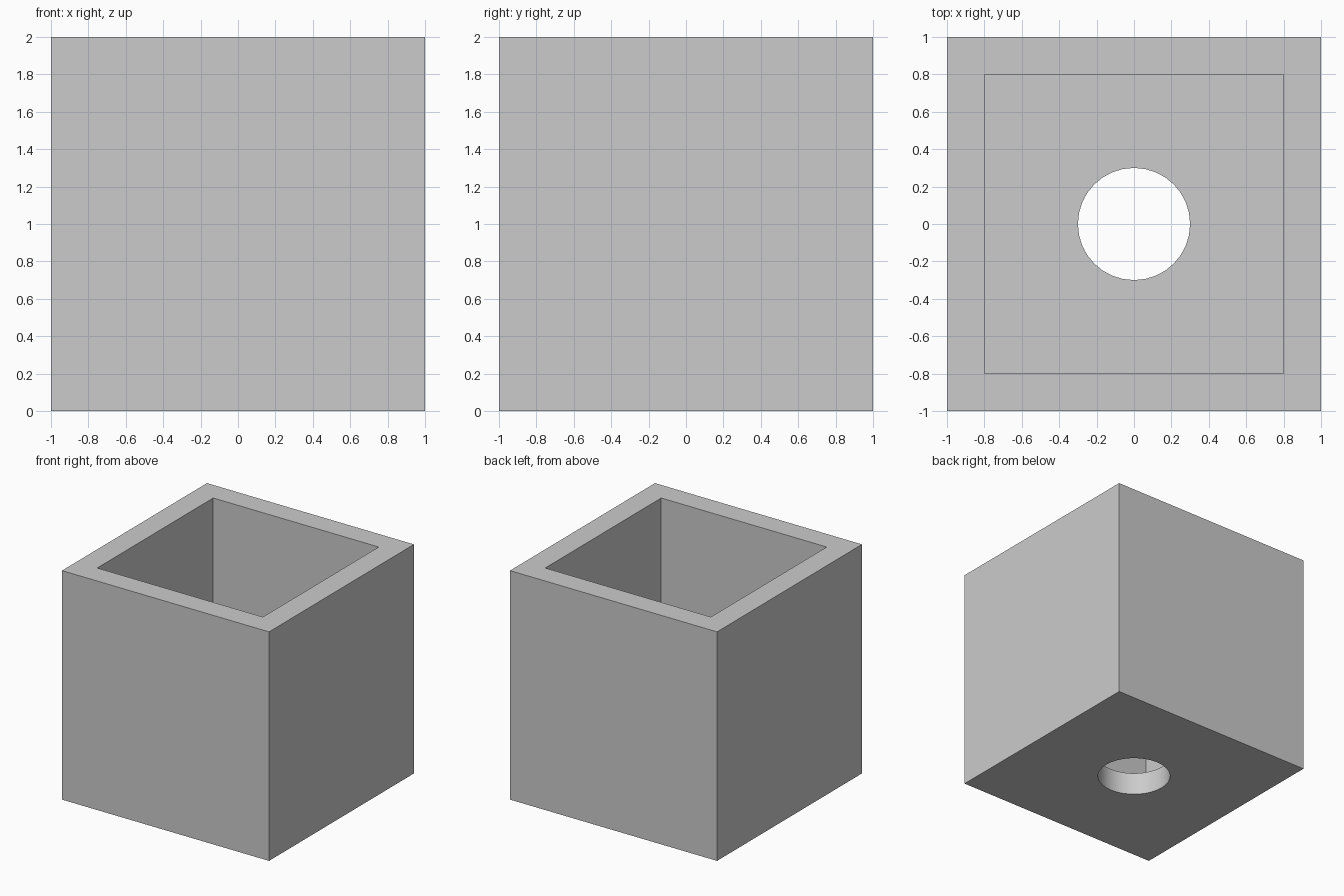
import bpy
import math

SIZE, WALL, FLOOR, HOLE_RADIUS = 2.0, 0.2, 0.2, 0.3

default_cube = bpy.data.objects.get("Cube")
if default_cube:
    bpy.data.objects.remove(default_cube, do_unlink=True)

# Single plain grey
grey = bpy.data.materials.new("plain grey")
grey.use_nodes = True
colour = (0.6, 0.6, 0.6, 1.0)
grey.diffuse_color = colour
grey.node_tree.nodes["Principled BSDF"].inputs["Base Color"].default_value = colour


def add_box(name, width, bottom, top):
    bpy.ops.mesh.primitive_cube_add(size=1, location=(0, 0, (bottom + top) / 2))
    box = bpy.context.object
    box.name = name
    box.scale = (width, width, top - bottom)
    bpy.ops.object.transform_apply(location=True, rotation=False, scale=True)
    box.data.materials.append(grey)
    return box


def cut(target, cutter):
    modifier = target.modifiers.new("cut", "BOOLEAN")
    modifier.operation = "DIFFERENCE"
    modifier.solver = "EXACT"
    modifier.object = cutter
    bpy.ops.object.select_all(action="DESELECT")
    target.select_set(True)
    bpy.context.view_layer.objects.active = target
    bpy.ops.object.modifier_apply(modifier=modifier.name)
    bpy.data.objects.remove(cutter, do_unlink=True)


# Open-topped square planter
planter = add_box("planter_box", SIZE, 0, SIZE)
cut(planter, add_box("cavity_cutter", SIZE - 2 * WALL, FLOOR, SIZE + 0.5))

# Round drain hole through the floor
bpy.ops.mesh.primitive_cylinder_add(vertices=32, radius=HOLE_RADIUS, depth=1)
drain_cutter = bpy.context.object
drain_cutter.data.materials.append(grey)
cut(planter, drain_cutter)

# Smooth hole wall, crisp box edges
bpy.ops.object.shade_smooth_by_angle(angle=math.radians(30))
